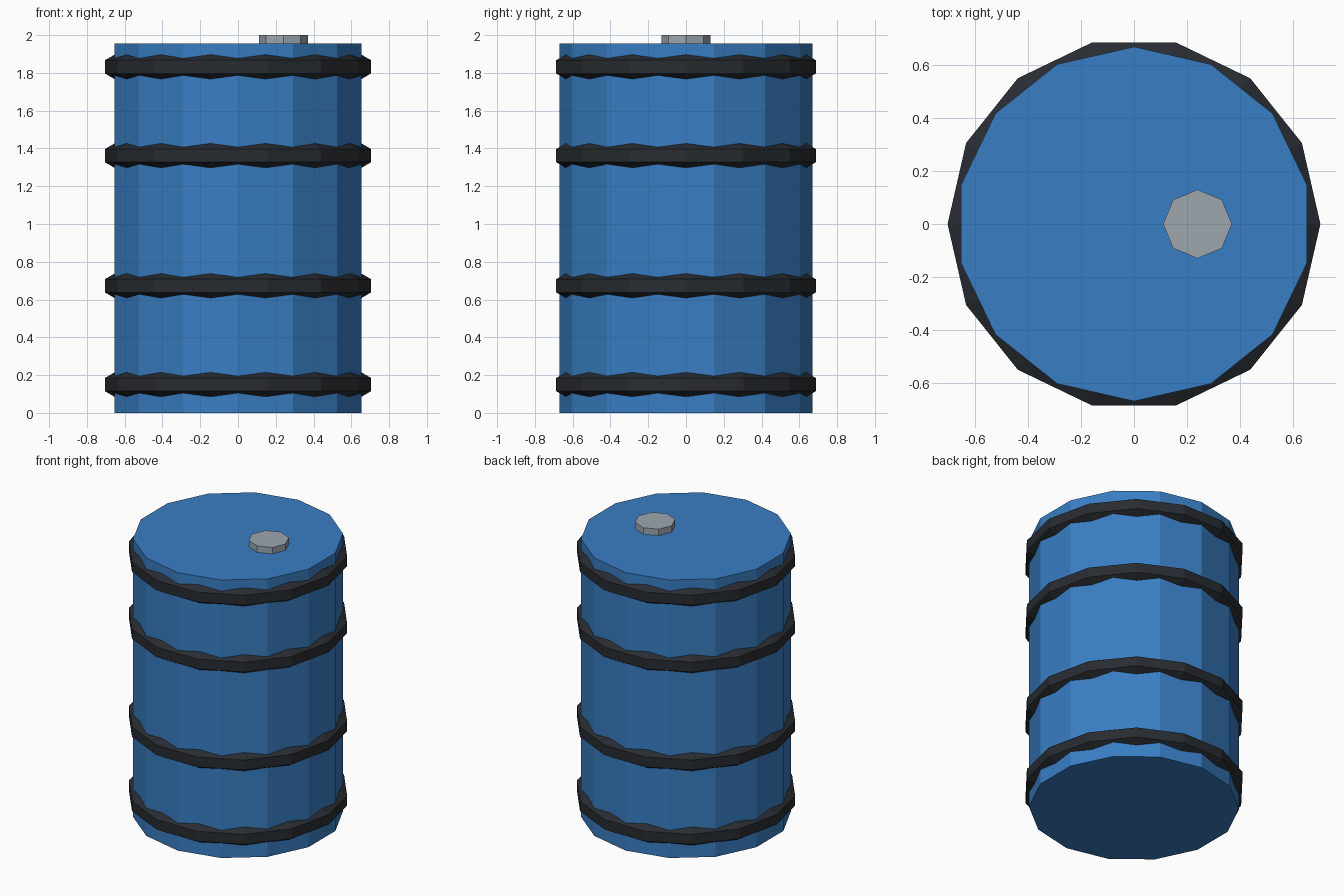
import bpy, bmesh
from math import pi, sin, cos

if "Cube" in bpy.data.objects:
    bpy.data.objects.remove(bpy.data.objects["Cube"])


def material(name, rgb):
    m = bpy.data.materials.new(name)
    m.diffuse_color = (*rgb, 1)
    m.use_nodes = True
    m.node_tree.nodes["Principled BSDF"].inputs["Base Color"].default_value = m.diffuse_color
    return m


blue = material("blue_paint", (0.04, 0.21, 0.55))
black = material("black_rubber", (0.021, 0.025, 0.03))
steel = material("steel", (0.34, 0.39, 0.43))


def cylinder(name, sides, radius, z0, z1, x, mat):
    bpy.ops.mesh.primitive_cylinder_add(
        vertices=sides, radius=radius, depth=z1 - z0, location=(x, 0, (z0 + z1) / 2))
    ob = bpy.context.object
    ob.name = name
    ob.data.materials.append(mat)


def hoop(name, z, major=0.644, minor=0.07, segs=14, sides=6):
    # Hexagonal section with a vertical outer face, swept round in flat segments
    bm = bmesh.new()
    rings = []
    for i in range(segs):
        a = 2 * pi * i / segs
        ring = []
        for j in range(sides):
            b = 2 * pi * (j + 0.5) / sides
            r = major + minor * cos(b)
            ring.append(bm.verts.new((r * cos(a), r * sin(a), minor * sin(b))))
        rings.append(ring)
    for i in range(segs):
        p, q = rings[i], rings[(i + 1) % segs]
        for j in range(sides):
            k = (j + 1) % sides
            bm.faces.new((p[j], q[j], q[k], p[k]))
    bmesh.ops.recalc_face_normals(bm, faces=bm.faces)
    me = bpy.data.meshes.new(name)
    bm.to_mesh(me)
    bm.free()
    me.materials.append(black)
    ob = bpy.data.objects.new(name, me)
    ob.location.z = z
    bpy.context.collection.objects.link(ob)


# Barrel body
cylinder("barrel_body", 14, 0.67, 0, 1.955, 0, blue)

# Bung cap on the lid
cylinder("bung_cap", 8, 0.13, 1.93, 2.0, 0.24, steel)

# Hoops, bottom to top
for n, z in enumerate((0.15, 0.673, 1.362, 1.832)):
    hoop(f"hoop_{n + 1}", z)
